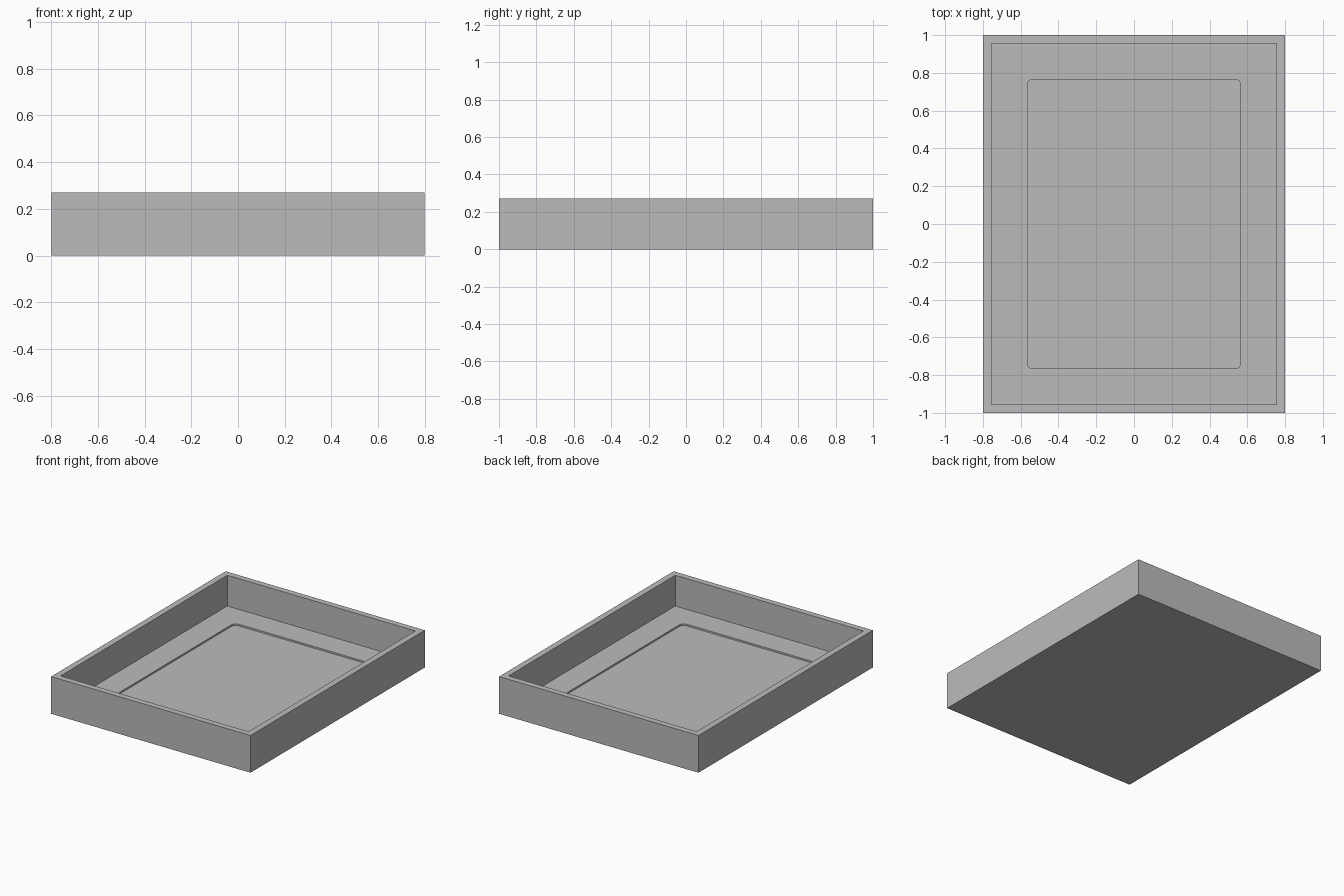
import bpy
import bmesh
from math import sin, cos, pi

cube = bpy.data.objects.get("Cube")
if cube:
    bpy.data.objects.remove(cube, do_unlink=True)

HEIGHT, FLOOR, RECESS = 0.27, 0.047, 0.035

grey = bpy.data.materials.new("plain_grey")
grey.use_nodes = True
colour = (0.5, 0.5, 0.5, 1)
grey.diffuse_color = colour
grey.node_tree.nodes["Principled BSDF"].inputs["Base Color"].default_value = colour


def outline(half_x, half_y, radius=0.0, steps=6):
    """Rectangle outline, counter-clockwise, with optional rounded corners."""
    points = []
    for i, (sx, sy) in enumerate([(1, 1), (-1, 1), (-1, -1), (1, -1)]):
        cx, cy = sx * (half_x - radius), sy * (half_y - radius)
        for s in range(steps + 1 if radius else 1):
            a = (i + s / steps) * pi / 2
            points.append((cx + radius * cos(a), cy + radius * sin(a)))
    return points


def ring(bm, points, z):
    verts = [bm.verts.new((x, y, z)) for x, y in points]
    edges = [bm.edges.new((verts[i - 1], verts[i])) for i in range(len(verts))]
    return verts, edges


def bridge(bm, low, high):
    for i in range(len(low)):
        bm.faces.new((low[i - 1], low[i], high[i], high[i - 1]))


bm = bmesh.new()

# Outer shell, rim and inner walls
outer, inner = outline(0.8, 1.0), outline(0.755, 0.956)
base, _ = ring(bm, outer, 0)
rim_out, _ = ring(bm, outer, HEIGHT)
rim_in, _ = ring(bm, inner, HEIGHT)
floor, floor_edges = ring(bm, inner, FLOOR)
bm.faces.new(base)
for low, high in ((base, rim_out), (rim_out, rim_in), (rim_in, floor)):
    bridge(bm, low, high)

# Floor with a shallow rounded recess
panel = outline(0.565, 0.766, 0.03)
lip, lip_edges = ring(bm, panel, FLOOR)
bed, _ = ring(bm, panel, RECESS)
bridge(bm, lip, bed)
bm.faces.new(bed)
bmesh.ops.triangle_fill(bm, edges=floor_edges + lip_edges, use_beauty=True)
bmesh.ops.recalc_face_normals(bm, faces=bm.faces)

mesh = bpy.data.meshes.new("tray")
bm.to_mesh(mesh)
bm.free()
mesh.materials.append(grey)
tray = bpy.data.objects.new("tray", mesh)
bpy.context.collection.objects.link(tray)
